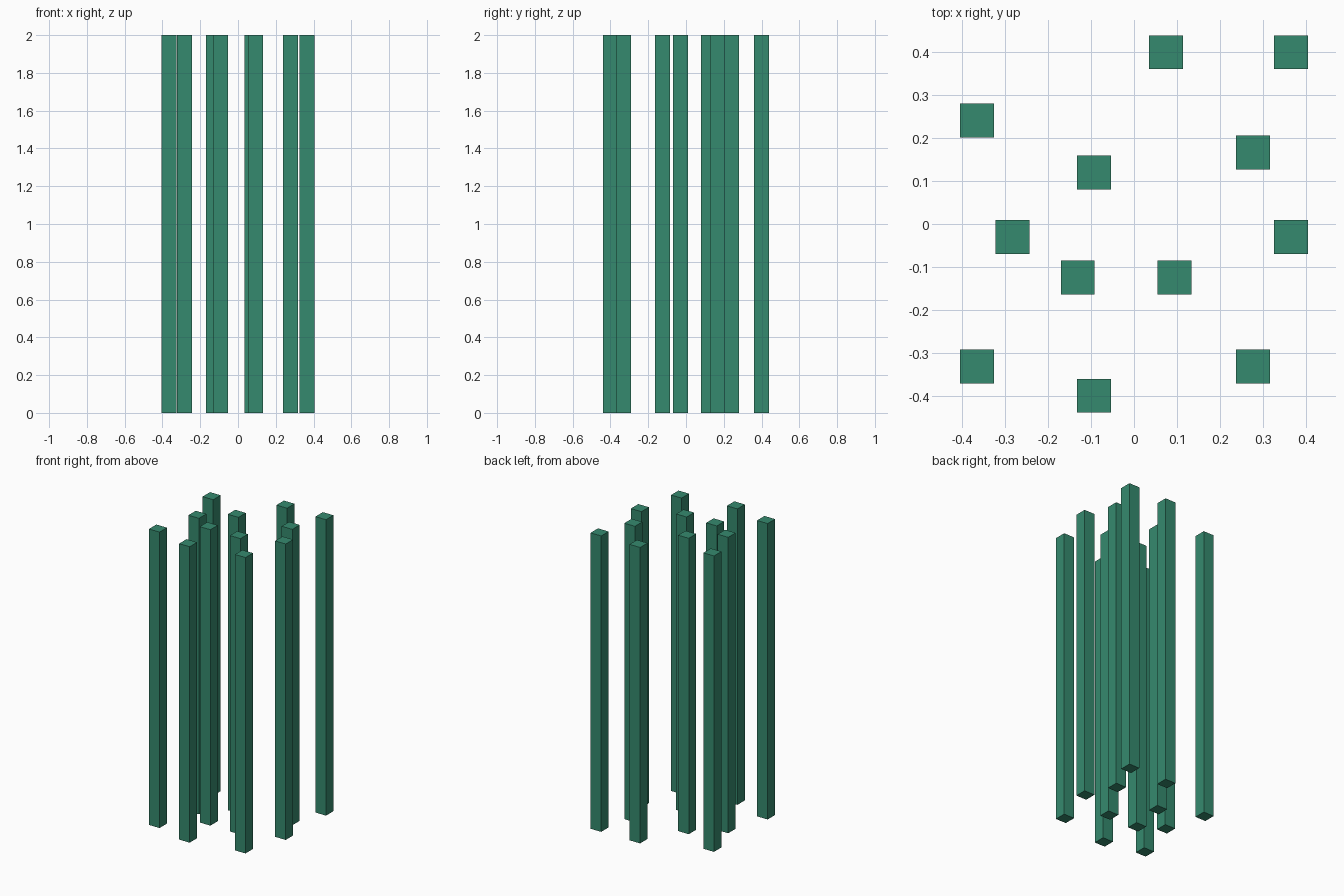
import bpy

if "Cube" in bpy.data.objects:
    bpy.data.objects.remove(bpy.data.objects["Cube"])

# Single flat green
green = bpy.data.materials.new("sea green")
green.diffuse_color = (0.036, 0.254, 0.156, 1.0)
green.use_nodes = True
green.node_tree.nodes["Principled BSDF"].inputs["Base Color"].default_value = green.diffuse_color

SIDE = 0.079    # post thickness
HEIGHT = 2.0

# Post centres, back to front
centres = [
    (0.075, 0.400), (0.366, 0.400),
    (-0.366, 0.241), (0.277, 0.167), (-0.093, 0.120),
    (-0.283, -0.030), (0.366, -0.030),
    (-0.131, -0.125), (0.094, -0.125),
    (-0.366, -0.332), (0.277, -0.332),
    (-0.093, -0.400),
]


def add_post(index, x, y):
    """Square upright post standing on the ground."""
    bpy.ops.mesh.primitive_cube_add(size=1, location=(x, y, HEIGHT / 2))
    post = bpy.context.object
    post.name = f"post_{index:02d}"
    post.scale = (SIDE, SIDE, HEIGHT)
    bpy.ops.object.transform_apply(location=False, rotation=False, scale=True)
    post.data.materials.append(green)


# Scattered posts
for i, (x, y) in enumerate(centres, 1):
    add_post(i, x, y)
